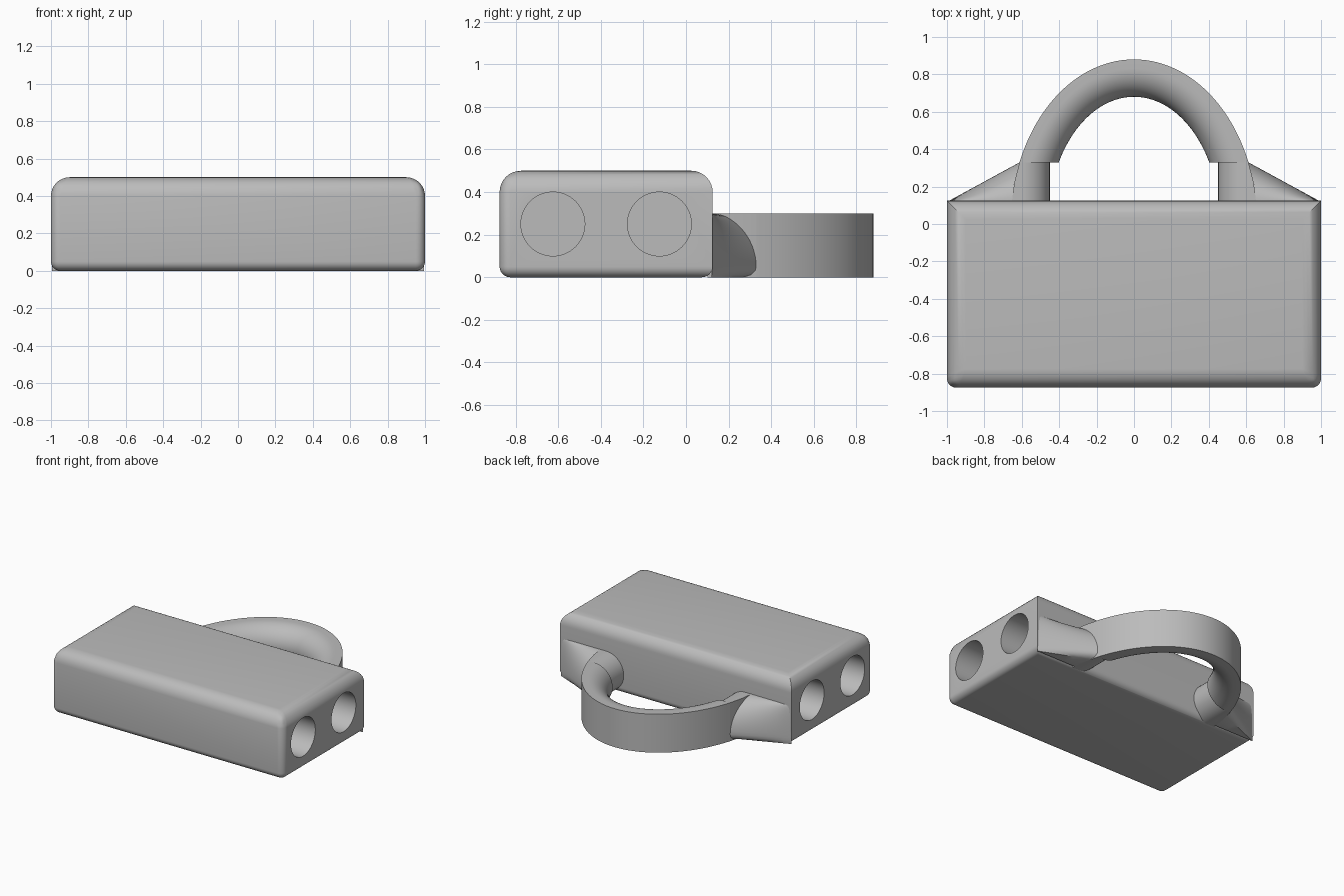
import bpy, bmesh, math

cube = bpy.data.objects.get("Cube")
if cube:
    bpy.data.objects.remove(cube, do_unlink=True)

grey = bpy.data.materials.new("plain_grey")
grey.use_nodes = True
colour = (0.5, 0.5, 0.5, 1)
grey.diffuse_color = colour
grey.node_tree.nodes["Principled BSDF"].inputs["Base Color"].default_value = colour


def finish(name, bm):
    """Turn a bmesh into a shaded object."""
    bmesh.ops.recalc_face_normals(bm, faces=bm.faces)
    mesh = bpy.data.meshes.new(name)
    bm.to_mesh(mesh)
    bm.free()
    mesh.materials.append(grey)
    obj = bpy.data.objects.new(name, mesh)
    bpy.context.collection.objects.link(obj)
    return obj


def smooth(obj, angle=35):
    bpy.ops.object.select_all(action='DESELECT')
    obj.select_set(True)
    bpy.context.view_layer.objects.active = obj
    bpy.ops.object.shade_smooth_by_angle(angle=math.radians(angle))


def loft(name, rings):
    """Skin a row of equal-length closed sections and cap both ends."""
    bm = bmesh.new()
    rows = [[bm.verts.new(p) for p in ring] for ring in rings]
    n = len(rows[0])
    for a, b in zip(rows, rows[1:]):
        for i in range(n):
            j = (i + 1) % n
            bm.faces.new((a[i], a[j], b[j], b[i]))
    bm.faces.new(rows[0])
    bm.faces.new(rows[-1])
    obj = finish(name, bm)
    smooth(obj)
    return obj


# Body: block with big top rounding, smaller bottom and front-corner rounding
bm = bmesh.new()
bmesh.ops.create_cube(bm, size=1)
for v in bm.verts:
    v.co = (v.co.x * 2, v.co.y - 0.375, v.co.z / 2 + 0.25)
weight = bm.edges.layers.float.new("bevel_weight_edge")
for e in bm.edges:
    mid = (e.verts[0].co + e.verts[1].co) / 2
    if mid.z > 0.4:
        e[weight] = 1
    elif mid.z < 0.1 or mid.y < -0.5:
        e[weight] = 0.5
body = finish("body", bm)
bevel = body.modifiers.new("rounding", 'BEVEL')
bevel.limit_method = 'WEIGHT'
bevel.width = 0.1
bevel.segments = 8

# Blind round sockets in both ends
cutters = []
for side in (-1, 1):
    for y in (-0.625, -0.125):
        bpy.ops.mesh.primitive_cylinder_add(
            vertices=64, radius=0.15, depth=1.2,
            location=(side * 1.0, y, 0.25), rotation=(0, math.pi / 2, 0))
        cutter = bpy.context.object
        cutter.name = "socket_cutter"
        cutter.hide_render = True
        cutters.append(cutter)
        cut = body.modifiers.new("socket", 'BOOLEAN')
        cut.object = cutter
        cut.operation = 'DIFFERENCE'
        cut.solver = 'EXACT'
bpy.context.view_layer.update()
baked = bpy.data.meshes.new_from_object(
    body.evaluated_get(bpy.context.evaluated_depsgraph_get()))
body.modifiers.clear()
body.data = baked
baked.materials.clear()
baked.materials.append(grey)
for cutter in cutters:
    bpy.data.objects.remove(cutter, do_unlink=True)
smooth(body)

# Section of the handle: flat outside, round inside (inset, height)
section = [(0, 0)]
for i in range(25):
    t = math.pi * i / 24
    section.append((0.05 + 0.15 * math.sin(t), 0.15 - 0.15 * math.cos(t)))
section.append((0, 0.3))

# Handle arch: half-ellipse sweep ending level with the leg tops
arch = []
for i in range(65):
    s = -1 + i / 32
    ring = []
    for inset, z in section:
        rx, ry = 0.66 - inset, 0.88 - inset
        a = s * math.acos(0.33 / ry)
        ring.append((rx * math.sin(a), ry * math.cos(a), z))
    arch.append(ring)
loft("handle_arch", arch)

for side, label in ((-1, "right"), (1, "left")):
    # Straight leg, stepped back from the inside of the arch
    leg = []
    for y, outer in ((0.1, 0.655), (0.22, 0.64), (0.33, 0.612)):
        leg.append([(side * max(0.45, outer) if inset == 0 else
                     side * (0.65 - inset if inset > 0.051 else 0.6), y, z)
                    for inset, z in section])
    loft("handle_leg_" + label, leg)

    # Gusset tapering from the leg to the body corner
    web = []
    for i in range(9):
        t = i / 8
        depth = 0.215 * (1 - t) + 0.001
        outline = [(0, 0), (0.75, 0), (0.9, 0.012), (0.98, 0.03)]
        for k in range(17):
            a = math.pi / 2 * k / 16
            outline.append((math.cos(a), 0.05 + 0.25 * math.sin(a)))
        web.append([(side * (0.6 + 0.395 * t), 0.12 + depth * u, z)
                    for u, z in outline])
    loft("gusset_" + label, web)
